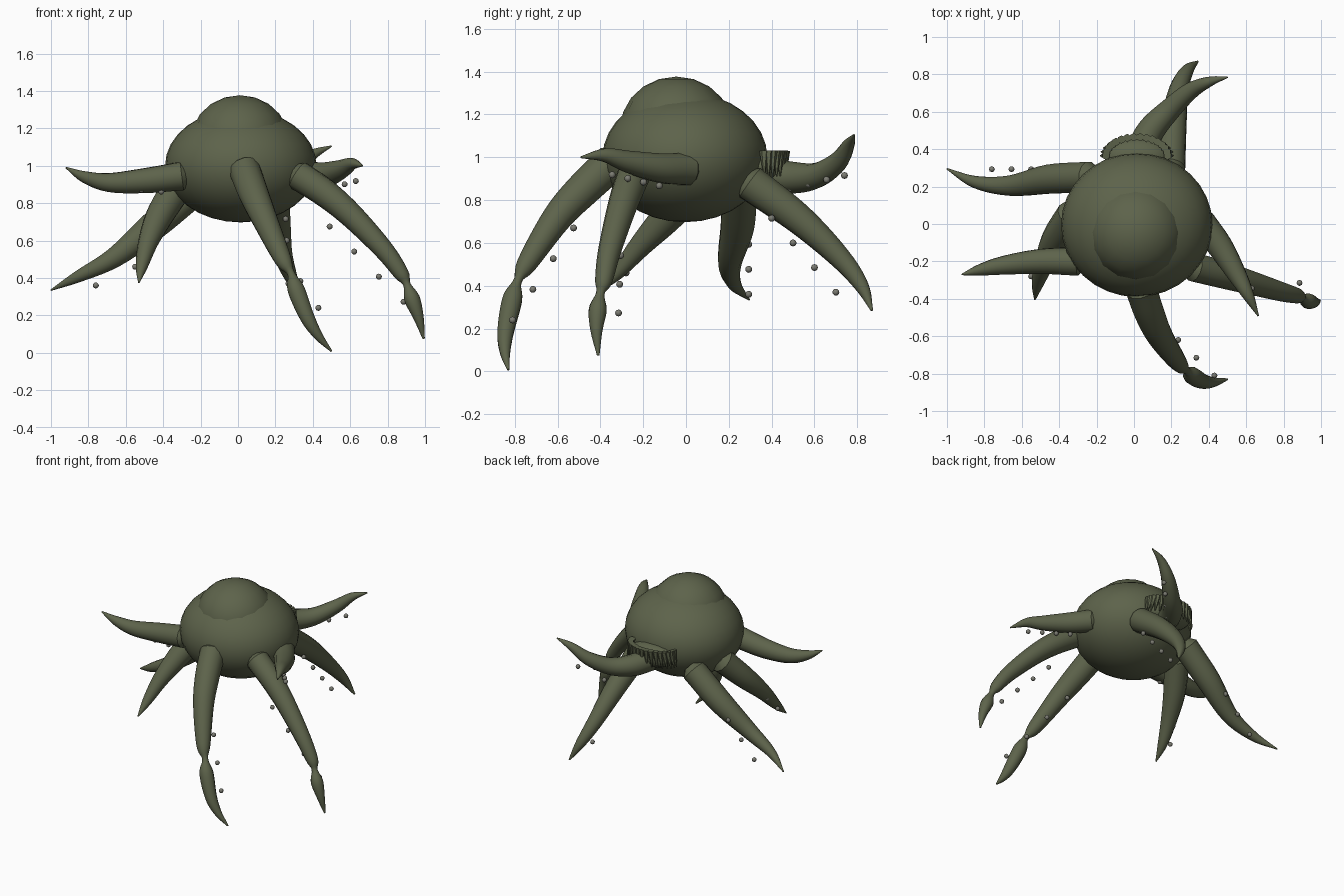
import bpy, bmesh, math
from mathutils import Vector, Matrix

if "Cube" in bpy.data.objects:
    bpy.data.objects.remove(bpy.data.objects["Cube"])


def material(name, rgb):
    m = bpy.data.materials.new(name)
    m.diffuse_color = (*rgb, 1)
    m.use_nodes = True
    m.node_tree.nodes["Principled BSDF"].inputs["Base Color"].default_value = m.diffuse_color
    return m


SKIN = material("olive_skin", (0.11, 0.125, 0.07))
PALE = material("grey_sucker", (0.2, 0.2, 0.17))


def finish(bm, name, mat, angle=40):
    bmesh.ops.recalc_face_normals(bm, faces=bm.faces)
    me = bpy.data.meshes.new(name)
    bm.to_mesh(me)
    bm.free()
    me.materials.append(mat)
    ob = bpy.data.objects.new(name, me)
    bpy.context.collection.objects.link(ob)
    bpy.ops.object.select_all(action='DESELECT')
    ob.select_set(True)
    bpy.context.view_layer.objects.active = ob
    bpy.ops.object.shade_smooth_by_angle(angle=math.radians(angle))
    return ob


def ellipsoid(name, centre, size, segs, rings, mat=SKIN):
    bm = bmesh.new()
    bmesh.ops.create_uvsphere(bm, u_segments=segs, v_segments=rings, radius=1,
                              matrix=Matrix.Translation(centre) @ Matrix.Diagonal((*size, 1)))
    return finish(bm, name, mat)


def catmull(p, steps):
    """Smooth path through 4D points (x, y, z, radius)."""
    p = [Vector(q) for q in p]
    p = [2 * p[0] - p[1]] + p + [2 * p[-1] - p[-2]]
    out = []
    for i in range(1, len(p) - 2):
        a, b, c, d = p[i - 1:i + 3]
        for k in range(steps):
            t = k / steps
            out.append(0.5 * (2 * b + (c - a) * t + (2 * a - 5 * b + 4 * c - d) * t ** 2
                              + (3 * b - a - 3 * c + d) * t ** 3))
    return out + [p[-2]]


def tentacle(name, points, sides=12):
    path = catmull(points, 5)
    pos = [v.to_3d() for v in path]
    rad = [max(v[3], 0.004) for v in path]
    # rounded root
    back = (pos[0] - pos[1]).normalized()
    pos.insert(0, pos[0] + back * rad[0] * 0.45)
    rad.insert(0, rad[0] * 0.6)
    bm = bmesh.new()
    rings, normal = [], Vector((0.13, 0.2, 1))
    for i, p in enumerate(pos):
        tan = (pos[min(i + 1, len(pos) - 1)] - pos[max(i - 1, 0)]).normalized()
        normal = (normal - tan * normal.dot(tan)).normalized()
        side = tan.cross(normal)
        rings.append([bm.verts.new(p + rad[i] * (normal * math.cos(a) + side * math.sin(a)))
                      for a in (2 * math.pi * k / sides for k in range(sides))])
    for r, s in zip(rings, rings[1:]):
        for k in range(sides):
            j = (k + 1) % sides
            bm.faces.new((r[k], r[j], s[j], s[k]))
    bm.faces.new(rings[0])
    bm.faces.new(rings[-1])
    return finish(bm, name, SKIN)


def suckers(name, first, last, count=4):
    """Evenly spaced beads between two points."""
    bm = bmesh.new()
    a, b = Vector(first), Vector(last)
    for i in range(count):
        bmesh.ops.create_uvsphere(bm, u_segments=8, v_segments=6, radius=0.016,
                                  matrix=Matrix.Translation(a.lerp(b, i / (count - 1))))
    return finish(bm, name, PALE, 60)


# Body and head dome
ellipsoid("body", (0.015, -0.005, 1.0), (0.405, 0.385, 0.303), 32, 16)
ellipsoid("head_dome", (0.01, -0.045, 1.135), (0.262, 0.262, 0.242), 16, 10)

# Tentacles: centre line and radius
tentacle("left_back_tentacle", [
    (-.24, .25, .86, .085), (-.45, .24, .68, .08), (-.66, .205, .51, .056),
    (-.85, .225, .41, .033), (-1.0, .295, .335, .004)])
tentacle("left_front_tentacle", [
    (-.30, -.20, .945, .078), (-.50, -.20, .92, .068), (-.69, -.22, .91, .052),
    (-.82, -.245, .94, .032), (-.92, -.27, .99, .004)])
tentacle("left_low_tentacle", [
    (-.33, .05, .88, .085), (-.42, -.08, .73, .075), (-.48, -.21, .59, .054),
    (-.515, -.32, .46, .032), (-.53, -.405, .375, .004)])
tentacle("right_tentacle", [
    (.36, .01, .945, .078), (.46, -.12, .95, .07), (.55, -.27, .98, .052),
    (.61, -.38, 1.01, .032), (.665, -.492, 1.0, .004)])
tentacle("right_front_tentacle", [
    (.32, -.23, .95, .08), (.47, -.27, .85, .075), (.61, -.31, .73, .066),
    (.78, -.36, .55, .053), (.875, -.385, .42, .04), (.903, -.40, .365, .02),
    (.93, -.412, .29, .042), (.965, -.418, .19, .028), (.993, -.41, .075, .006)])
tentacle("front_tentacle", [
    (.035, -.34, .98, .086), (.08, -.47, .86, .082), (.14, -.60, .72, .07),
    (.24, -.745, .50, .047), (.283, -.785, .425, .02), (.31, -.81, .34, .047),
    (.37, -.842, .19, .04), (.43, -.845, .09, .025), (.5, -.83, .008, .005)])
tentacle("back_low_tentacle", [
    (.19, .30, .88, .085), (.21, .53, .71, .072), (.24, .72, .53, .052),
    (.285, .82, .40, .034), (.34, .868, .285, .006)])
tentacle("back_high_tentacle", [
    (.03, .38, .92, .08), (.09, .50, .905, .074), (.19, .61, .915, .06),
    (.30, .71, .98, .046), (.40, .76, 1.06, .028), (.5, .785, 1.105, .004)])

# Suckers under each tentacle
for label, a, b in [
    ("left_back", (-.445, .293, .71), (-.76, .293, .36)),
    ("left_front", (-.41, -.22, .862), (-.73, -.24, .89)),
    ("left_low", (-.44, -.06, .74), (-.55, -.28, .46)),
    ("right", (.45, -.125, .867), (.63, -.345, .918)),
    ("right_front", (.49, -.30, .675), (.885, -.315, .273)),
    ("front", (.14, -.525, .67), (.43, -.81, .24)),
    ("back_low", (.255, .40, .715), (.27, .70, .37)),
    ("back_high", (.12, .49, .855), (.36, .74, .915)),
]:
    suckers(label + "_suckers", a, b)

# Mouth at the back with a curved row of teeth
ellipsoid("mouth", (0.015, 0.36, 0.955), (0.175, 0.1, 0.08), 20, 10)
bm = bmesh.new()
for i in range(16):
    ang = math.pi * i / 15
    x, y = math.cos(ang), math.sin(ang)
    m = (Matrix.Translation((0.015 + 0.18 * x, 0.365 + 0.1 * y, 0.97))
         @ Matrix.Rotation(-0.25 * x, 4, 'Y'))
    bmesh.ops.create_cone(bm, cap_ends=True, segments=6, radius1=0.003, radius2=0.022,
                          depth=0.12, matrix=m)
finish(bm, "teeth", SKIN)
